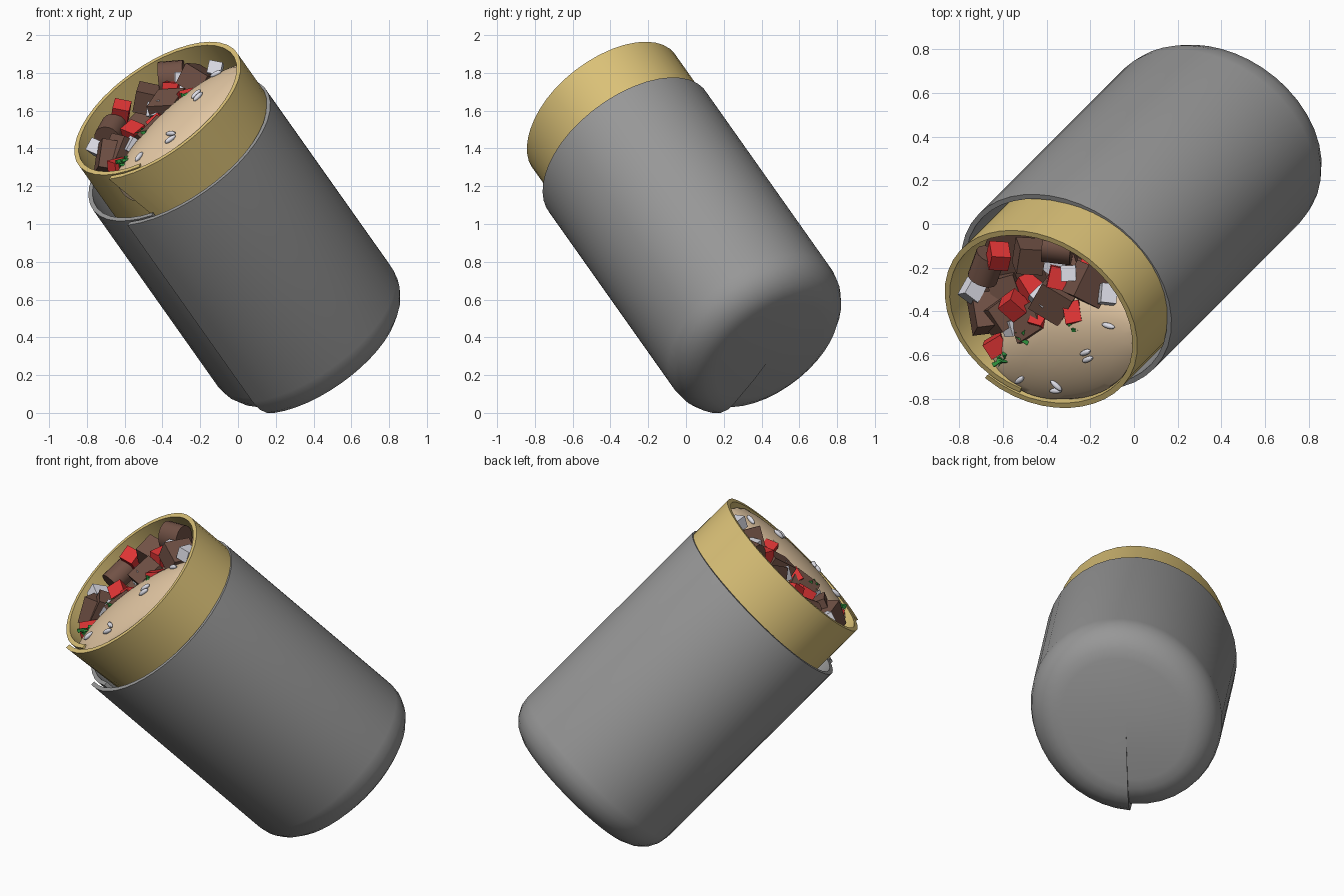
import bpy, bmesh, math, random
from mathutils import Matrix, Vector, Euler

if "Cube" in bpy.data.objects:
    bpy.data.objects.remove(bpy.data.objects["Cube"])

random.seed(4)
H = math.sqrt(0.5)
U, V, D = Vector((.5, .5, H)), Vector((H, -H, 0)), Vector((-.5, -.5, H))  # D = roll axis
RIM = Vector((-.317, -.303, 1.430))      # centre of the foil rim
TOP = Vector((-.428, -.423, 1.655))      # centre of the bread rim


def frame(origin):
    m = Matrix((U, V, D)).transposed().to_4x4()
    m.translation = origin
    return m


def mat(name, rgb):
    m = bpy.data.materials.new(name)
    m.diffuse_color = (*rgb, 1)
    m.use_nodes = True
    m.node_tree.nodes["Principled BSDF"].inputs["Base Color"].default_value = m.diffuse_color
    return m


FOIL = mat("foil grey", (.31, .31, .31))
BREAD = mat("bread yellow", (.70, .53, .185))
SAUCE = mat("sauce tan", (.75, .56, .36))
MEAT = mat("meat brown", (.165, .083, .06))
RED = mat("tomato red", (.74, .035, .035))
WHITE = mat("onion white", (.74, .74, .81))
GREEN = mat("herb green", (.03, .30, .05))
parts = []


def finish(bm, name, material, origin=None):
    if origin is not None:
        bm.transform(frame(origin))
    bmesh.ops.recalc_face_normals(bm, faces=bm.faces)
    me = bpy.data.meshes.new(name)
    bm.to_mesh(me)
    bm.free()
    ob = bpy.data.objects.new(name, me)
    bpy.context.collection.objects.link(ob)
    me.materials.append(material)
    parts.append(ob)
    return ob


def spiral_r(deg, base, sag):
    low = max(0, -math.cos(math.radians(deg)))
    return base + .025 * math.cos(math.radians(2 * (deg - 40))) + .018 * deg / 180 + sag * low ** 2


def wrap(name, material, origin, base, sag, profile, overlap, slant=0):
    """Sweep a (height, inset) profile round a spiral, so the sheet overlaps itself.
    slant leans the outer edge of the sheet."""
    bm = bmesh.new()
    n = 44
    cols = []
    for i in range(n + 1):
        col = []
        for w, inset in profile:
            deg = 178 - (360 + overlap) * i / n + slant * w * max(0, 1 - i / 4)
            a = math.radians(deg)
            q = max(spiral_r(deg, base, sag) - inset, 0)
            if w < -1.36:
                w -= .014 * deg / 360 * min(1, q / .3)
            col.append(bm.verts.new((q * math.cos(a), q * math.sin(a), w)))
        cols.append(col)
    k = len(profile)
    for a, b in zip(cols, cols[1:]):
        for j in range(k):
            bm.faces.new((a[j], a[(j + 1) % k], b[(j + 1) % k], b[j]))
    bm.faces.new(cols[0])
    bm.faces.new(cols[-1])
    bmesh.ops.remove_doubles(bm, verts=bm.verts, dist=.0005)
    finish(bm, name, material, origin)


# foil wrapper with rounded closed bottom
C = .185
corner = [(-1.325 - C * math.sin(t), C - C * math.cos(t))
          for t in [math.radians(x) for x in (0, 18, 36, 54, 72, 90)]]
wrap("foil_wrapper", FOIL, RIM, .537, .006,
     [(-1.32, .024), (0, .024), (0, 0)] + corner + [(-1.525, .38), (-1.53, 9)], 15)

# bread sheet rising from the foil
wrap("flat_bread", BREAD, TOP, .485, .032, [(-.6, .026), (0, .026), (0, 0), (-.6, 0)], 20, 35)

# meat bed that closes the opening
bm = bmesh.new()
bmesh.ops.create_cone(bm, cap_ends=True, segments=32, radius1=.43, radius2=.43, depth=.1,
                      matrix=Matrix.Translation((0, 0, -.24)))
finish(bm, "filling_bed", MEAT, TOP)

# sauce mound, trimmed to the inside of the bread
SC, SR, TILT = Vector((-.08, .235, -.12)), Vector((.55, .27, .15)), math.radians(21)
bm = bmesh.new()
bmesh.ops.create_uvsphere(bm, u_segments=48, v_segments=24, radius=1)
bm.transform(Matrix.Translation(SC) @ Matrix.Rotation(TILT, 4, 'Z') @ Matrix.Diagonal((*SR, 1)))
for v in bm.verts:
    limit = spiral_r(math.degrees(math.atan2(v.co.y, v.co.x)), .485, .032) - .03
    r = v.co.xy.length
    if r > limit:
        v.co.x, v.co.y = v.co.x * limit / r, v.co.y * limit / r
finish(bm, "sauce", SAUCE, TOP)


def sauce_height(u, v):
    p = Matrix.Rotation(-TILT, 2) @ Vector((u - SC.x, v - SC.y))
    return SC.z + SR.z * math.sqrt(max(0, 1 - (p.x / SR.x) ** 2 - (p.y / SR.y) ** 2))


def local(x, z, w, reach=.395):
    """Front-view position at height w above the bread rim, kept inside the bread."""
    u = (z - TOP.z) / H - w
    v = (x - TOP.x - .5 * u + .5 * w) / H
    p = Vector((u, v))
    if p.length > reach:
        p *= reach / p.length
    return TOP + U * p.x + V * p.y + D * w


def any_rotation():
    return Euler([random.uniform(0, 6.28) for _ in range(3)]).to_matrix().to_4x4()


def chunk(name, material, pos, size, rounded=False):
    bm = bmesh.new()
    if rounded:
        bmesh.ops.create_cone(bm, cap_ends=True, segments=16, radius1=.55, radius2=.55, depth=1)
    else:
        bmesh.ops.create_cube(bm, size=1)
    s = [size * random.uniform(.85, 1.2) for _ in range(3)]
    bm.transform(Matrix.Translation(pos) @ any_rotation() @ Matrix.Diagonal((*s, 1)))
    finish(bm, name, material)


# visible chunks of filling, placed by front-view position
meat = [(-.71, 1.52), (-.70, 1.36), (-.48, 1.70), (-.35, 1.82), (-.21, 1.80),
        (-.46, 1.50), (-.36, 1.65), (-.61, 1.42)]
tomato = [(-.65, 1.31), (-.62, 1.63), (-.55, 1.52), (-.35, 1.75), (-.42, 1.56), (-.27, 1.69)]
onion = [(-.42, 1.64), (-.55, 1.45), (-.12, 1.86), (-.75, 1.43), (-.30, 1.80)]
for i, (x, z) in enumerate(meat):
    chunk("meat_chunk", MEAT, local(x, z, -.08, .35), .138, i in (0, 3))
for x, z in tomato:
    chunk("tomato_cube", RED, local(x, z, -.06), .09)
for x, z in onion:
    chunk("onion_cube", WHITE, local(x, z, -.06), .08)

# deeper layer of chunks under them
for i in range(14):
    a, r = math.radians(random.uniform(-170, 10)), random.uniform(.1, .31)
    pos = TOP + U * r * math.cos(a) + V * r * math.sin(a) - D * .17
    chunk("lower_chunk", (MEAT, MEAT, RED, WHITE)[i % 4], pos, .11)

# herb sprigs
for x, z in [(-.59, 1.36), (-.25, 1.71), (-.49, 1.50)]:
    bm = bmesh.new()
    for k in range(9):
        off = Vector([random.uniform(-.03, .03) for _ in range(3)])
        bmesh.ops.create_cone(bm, cap_ends=True, segments=4, radius1=.015, radius2=0, depth=.07,
                              matrix=Matrix.Translation(local(x, z, -.035) + off) @ any_rotation())
    finish(bm, "herb_sprig", GREEN)

# grains lying on the sauce
for u, v, turn in [(.07, .262, .3), (.05, .292, .3), (-.22, .275, 1.5),
                   (-.255, .29, .6), (-.378, .138, .1), (.26, .25, .9)]:
    w = sauce_height(u, v)
    bm = bmesh.new()
    bmesh.ops.create_uvsphere(bm, u_segments=12, v_segments=8, radius=1)
    bm.transform(Matrix.Translation((u, v, w + .007)) @ Matrix.Rotation(turn, 4, 'Z')
                 @ Matrix.Diagonal((.034, .013, .013, 1)))
    finish(bm, "grain", WHITE, TOP)

# stand the model on the ground and smooth the round parts
low = min(v.co.z for o in parts for v in o.data.vertices)
for o in parts:
    o.data.transform(Matrix.Translation((0, 0, -low)))
    o.select_set(True)
bpy.context.view_layer.objects.active = parts[0]
bpy.ops.object.shade_smooth_by_angle(angle=math.radians(35))
